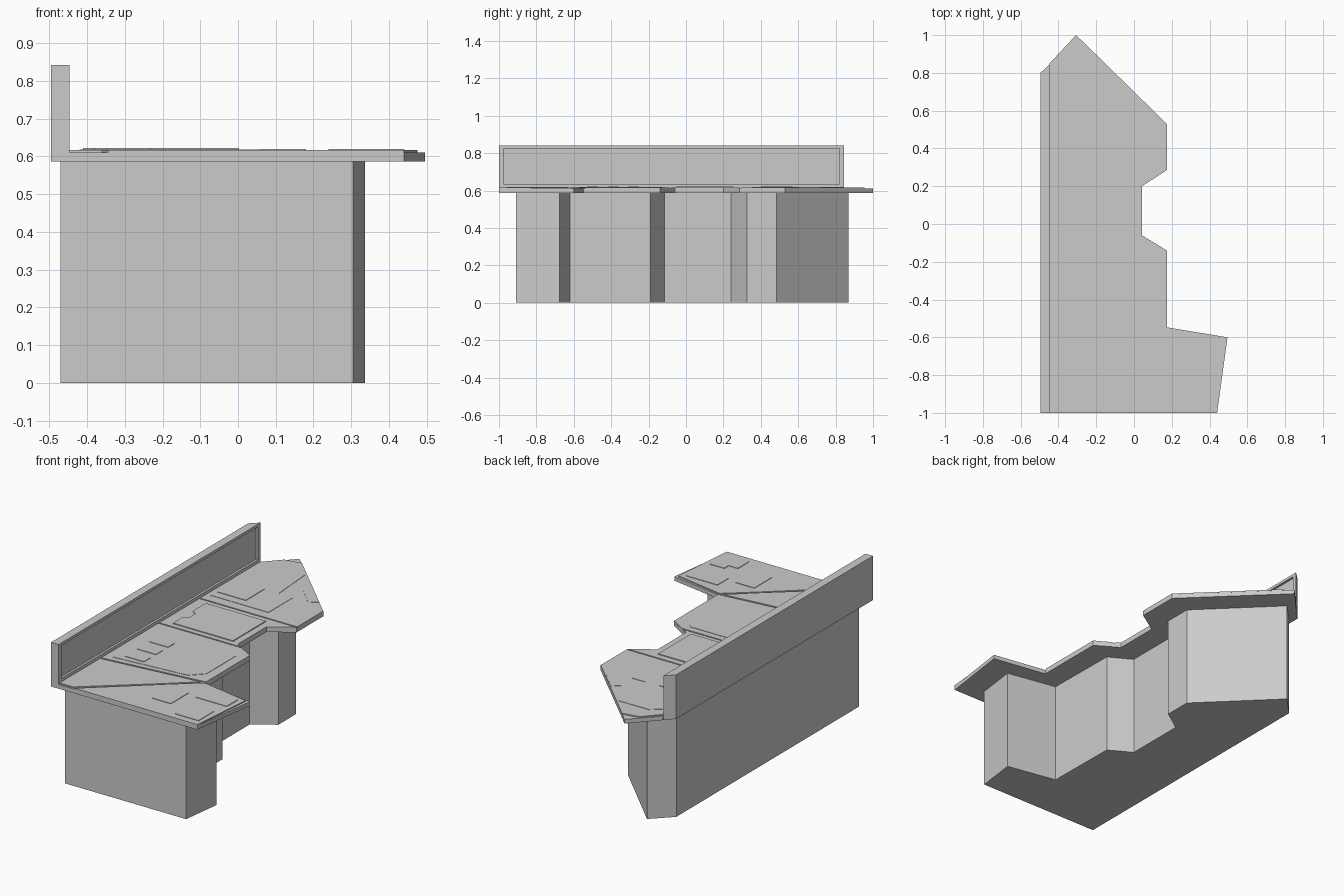
import bpy, bmesh


def prism(name, pts, z0, z1):
    """Extrude a flat outline from z0 up to z1."""
    bm = bmesh.new()
    face = bm.faces.new([bm.verts.new((x, y, z0)) for x, y in pts])
    ext = bmesh.ops.extrude_face_region(bm, geom=[face])
    for v in ext["geom"]:
        if isinstance(v, bmesh.types.BMVert):
            v.co.z = z1
    bmesh.ops.recalc_face_normals(bm, faces=bm.faces)
    mesh = bpy.data.meshes.new(name)
    bm.to_mesh(mesh)
    bm.free()
    ob = bpy.data.objects.new(name, mesh)
    bpy.context.collection.objects.link(ob)
    return ob


def rect(x0, y0, x1, y1):
    return [(x0, y0), (x1, y0), (x1, y1), (x0, y1)]


PLATE, TILE, RAISED = 0.611, 0.617, 0.622

# Cabinet under the counter
prism("cabinet_base", [
    (-0.47, -0.91), (0.305, -0.91), (0.336, -0.675), (0.04, -0.62),
    (0.035, -0.19), (-0.095, -0.115), (-0.095, 0.24), (0.03, 0.325),
    (0.03, 0.485), (-0.36, 0.87), (-0.47, 0.76)], 0, 0.587)

# Countertop plate
prism("countertop", [
    (-0.447, -1), (0.44, -1), (0.495, -0.6), (0.174, -0.547), (0.174, -0.14),
    (0.042, -0.06), (0.042, 0.2), (0.174, 0.285), (0.174, 0.53),
    (-0.307, 1), (-0.447, 0.85)], 0.587, PLATE)

# Back wall with a recessed front panel
wall = prism("back_wall", [(-0.495, -1), (-0.447, -1), (-0.447, 0.845),
                           (-0.495, 0.8)], 0.587, 0.842)
cutter = prism("wall_recess_cutter", rect(-0.46, -0.975, -0.40, 0.82), 0.636, 0.826)
cutter.hide_render = True
cutter.hide_viewport = True
mod = wall.modifiers.new("recess", "BOOLEAN")
mod.object = cutter
mod.solver = "EXACT"

# Surface tiles separated by narrow seams
tiles = {
    "front_left_tile": [(-0.447, -0.99), (-0.36, -0.99), (0.02, -0.67),
                        (0.15, -0.555), (-0.447, -0.62)],
    "front_corner_tile": [(-0.345, -1), (0.44, -1), (0.475, -0.61),
                          (0.174, -0.555), (0.028, -0.677)],
    "work_area_tile": [(-0.447, -0.61), (0.174, -0.54), (0.174, -0.14),
                       (0.085, -0.088), (-0.447, -0.088)],
    "middle_tile": [(-0.447, -0.08), (0.07, -0.08), (0.042, -0.06), (0.042, 0.2),
                    (0.174, 0.285), (-0.447, 0.285)],
    "rear_tile": [(-0.447, 0.293), (0.174, 0.293), (0.174, 0.53), (-0.26, 0.955),
                  (-0.36, 0.935), (-0.447, 0.84)],
}
for name, pts in tiles.items():
    prism(name, pts, PLATE, TILE)

# Raised panels
prism("work_area_panel", [
    (-0.40, -0.57), (0.05, -0.53), (0.12, -0.46), (0.12, -0.19),
    (0.06, -0.125), (-0.40, -0.125)], TILE, 0.619)
prism("middle_panel", [
    (-0.38, -0.05), (0.003, -0.05), (0.003, 0.25), (-0.38, 0.25),
    (-0.38, 0.13), (-0.35, 0.11), (-0.35, 0.05), (-0.38, 0.03)], TILE, RAISED)
prism("rear_panel", [
    (-0.42, 0.35), (-0.05, 0.35), (-0.05, 0.57), (-0.14, 0.57),
    (-0.16, 0.84), (-0.35, 0.84), (-0.42, 0.78)], TILE, 0.619)
prism("rear_square", rect(-0.41, 0.40, -0.23, 0.57), 0.619, RAISED)
prism("rear_edge_tab", [(-0.06, 0.68), (0.05, 0.57), (0.09, 0.605),
                        (-0.02, 0.715)], TILE, 0.619)
for i in range(3):
    y = -0.50 + i * 0.11
    prism(f"button_{i + 1}", rect(-0.35, y - 0.03, -0.23, y + 0.03), 0.619, RAISED)
prism("front_square", rect(0.06, -0.87, 0.18, -0.71), TILE, 0.62)
prism("front_strip", rect(0.24, -0.73, 0.44, -0.63), TILE, 0.62)
prism("front_tab", [(0.27, -0.96), (0.42, -0.96), (0.42, -0.82), (0.33, -0.82),
                    (0.33, -0.86), (0.27, -0.86)], TILE, 0.62)
